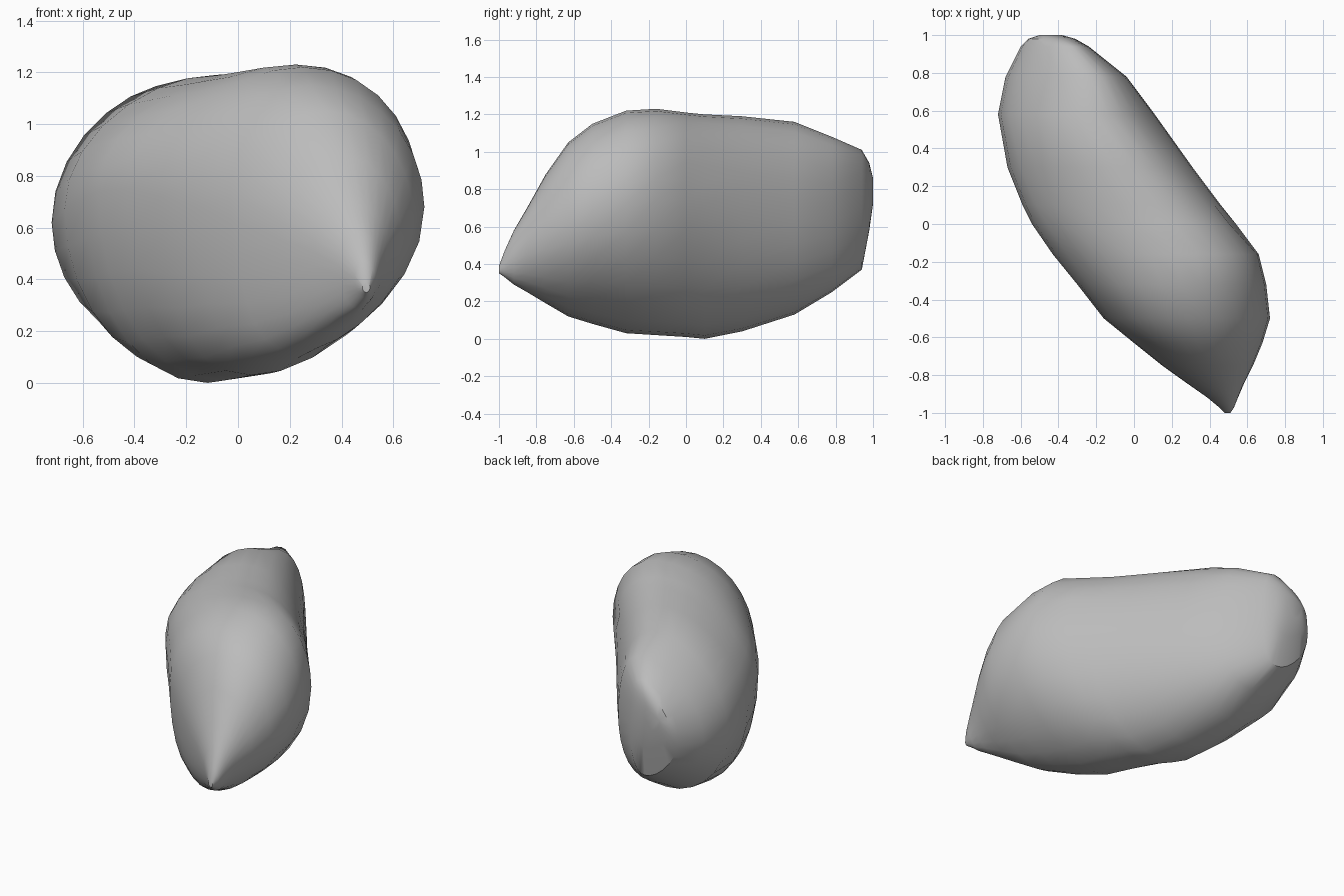
import bpy
import bmesh
from math import cos, sin, tau

default_cube = bpy.data.objects.get("Cube")
if default_cube:
    bpy.data.objects.remove(default_cube, do_unlink=True)

SIDES = 28

# Cross-sections from the pointed front to the blunt back:
# depth, left edge, right edge, bottom, waist height, top,
# lean of the underside, lean of the upper side
SECTIONS = [
    (-1.0, .48, .51, .35, .37, .39, 0, 0),
    (-.97, .45, .53, .33, .4, .47, 0, 0),
    (-.92, .39, .55, .29, .45, .58, -.1, 0),
    (-.85, .29, .58, .25, .51, .7, -.2, 0),
    (-.75, .15, .63, .19, .56, .88, -.3, 0),
    (-.63, .0, .68, .12, .62, 1.05, -.35, 0),
    (-.5, -.16, .72, .08, .68, 1.15, -.35, 0),
    (-.32, -.3, .7, .03, .72, 1.22, -.3, -.1),
    (-.16, -.43, .66, .02, .75, 1.23, -.2, -.2),
    (0, -.54, .54, .01, .74, 1.21, -.1, -.2),
    (.1, -.59, .46, 0, .72, 1.2, -.1, -.2),
    (.3, -.67, .31, .04, .67, 1.19, 0, -.2),
    (.58, -.72, .11, .13, .62, 1.16, .1, -.2),
    (.78, -.68, -.04, .25, .63, 1.08, .25, -.4),
    (.94, -.6, -.24, .37, .69, 1.01, .4, -.5),
    (.98, -.56, -.31, .58, .75, .94, .4, -.4),
    (1.0, -.5, -.38, .72, .79, .86, 0, 0),
]


def ring(bm, depth, left, right, bottom, waist, top, low_lean, high_lean):
    """Add one oval that fills the given extents, leaning away from its waist."""
    verts = []
    for i in range(SIDES):
        angle = tau * i / SIDES
        rise = sin(angle)
        reach, lean = (top - waist, high_lean) if rise > 0 else (waist - bottom, low_lean)
        x = (left + right) / 2 + (right - left) / 2 * cos(angle + lean * abs(rise))
        verts.append(bm.verts.new((x, depth, waist + reach * rise)))
    return verts


# Stone: loft through the ovals and close both ends
bm = bmesh.new()
rings = [ring(bm, *section) for section in SECTIONS]
for near, far in zip(rings, rings[1:]):
    for i in range(SIDES):
        j = (i + 1) % SIDES
        bm.faces.new((near[i], near[j], far[j], far[i]))
bm.faces.new(rings[0])
bm.faces.new(rings[-1])

# Small hollow on the flank beside the bulging front end
for v in bm.verts:
    if v.co.x > .4 and -.1 < v.co.y < .05 and .78 < v.co.z < .9:
        v.co.x -= .02
bmesh.ops.recalc_face_normals(bm, faces=bm.faces)

mesh = bpy.data.meshes.new("stone")
bm.to_mesh(mesh)
bm.free()
stone = bpy.data.objects.new("stone", mesh)
bpy.context.collection.objects.link(stone)

# Plain grey material
grey = bpy.data.materials.new("stone grey")
grey.use_nodes = True
colour = (.5, .5, .5, 1)
grey.diffuse_color = colour
for node in grey.node_tree.nodes:
    if node.type == "BSDF_PRINCIPLED":
        node.inputs["Base Color"].default_value = colour
mesh.materials.append(grey)

# Soft shading that keeps the end creases
bpy.ops.object.select_all(action="DESELECT")
stone.select_set(True)
bpy.context.view_layer.objects.active = stone
bpy.ops.object.shade_smooth_by_angle(angle=.6)
